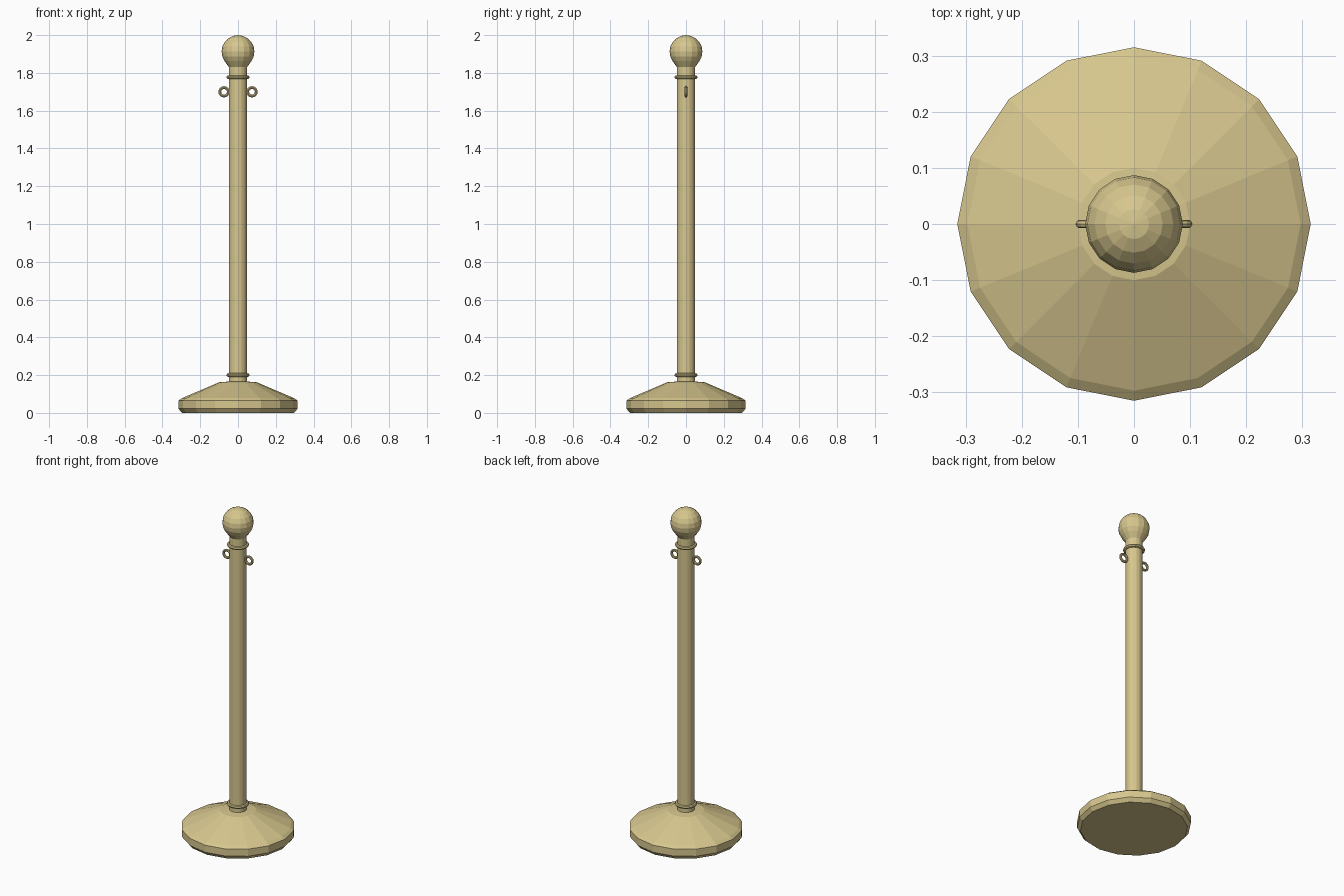
import bpy, bmesh, math

cube = bpy.data.objects.get("Cube")
if cube:
    bpy.data.objects.remove(cube, do_unlink=True)

SIDES = 16
brass = bpy.data.materials.new("pale brass")
colour = (0.68, 0.57, 0.27, 1)
brass.diffuse_color = colour
brass.use_nodes = True
brass.node_tree.nodes["Principled BSDF"].inputs["Base Color"].default_value = colour


def lathe(name, profile):
    """Revolve (radius, z) points about z; cap open ends, and make a point at radius 0."""
    bm = bmesh.new()
    rings = []
    for r, z in profile:
        count = SIDES if r > 0 else 1
        rings.append([bm.verts.new((r * math.cos(math.tau * i / SIDES),
                                    r * math.sin(math.tau * i / SIDES), z))
                      for i in range(count)])
    for low, high in zip(rings, rings[1:]):
        for i in range(SIDES):
            j = (i + 1) % SIDES
            if len(high) == 1:
                bm.faces.new((low[i], low[j], high[0]))
            else:
                bm.faces.new((low[i], low[j], high[j], high[i]))
    for ring in (rings[0], rings[-1]):
        if len(ring) > 1:
            bm.faces.new(ring)
    bmesh.ops.recalc_face_normals(bm, faces=bm.faces)
    mesh = bpy.data.meshes.new(name)
    bm.to_mesh(mesh)
    bm.free()
    mesh.materials.append(brass)
    obj = bpy.data.objects.new(name, mesh)
    bpy.context.collection.objects.link(obj)
    return obj


def torus(name, location, major, minor, rotation=(0, 0, 0)):
    bpy.ops.mesh.primitive_torus_add(location=location, rotation=rotation,
                                     major_radius=major, minor_radius=minor,
                                     major_segments=SIDES, minor_segments=8)
    obj = bpy.context.object
    obj.name = name
    obj.data.materials.append(brass)


# Weighted foot with bevelled rim and conical top
lathe("base", [(0.297, 0), (0.315, 0.022), (0.315, 0.065),
               (0.297, 0.078), (0.1, 0.162), (0.05, 0.166)])

# Upright tube
lathe("pole", [(0.048, 0.15), (0.048, 1.85)])

# Ball finial, cut off where it meets the tube
BALL, CENTRE, STEPS = 0.087, 1.913, 10
ball = [(0.048, 1.83)]
for k in range(3, STEPS):
    a = math.pi * k / STEPS
    ball.append((BALL * math.sin(a), CENTRE - BALL * math.cos(a)))
ball.append((0, CENTRE + BALL))
lathe("ball_finial", ball)

# Collars near both ends of the tube
for name, z in (("lower_collar", 0.2), ("upper_collar", 1.777)):
    torus(name, (0, 0, z), 0.051, 0.01)

# Rope eyelets on either side
for name, side in (("left_eyelet", 1), ("right_eyelet", -1)):
    torus(name, (side * 0.074, 0, 1.7), 0.0225, 0.0075, (math.pi / 2, 0, 0))
